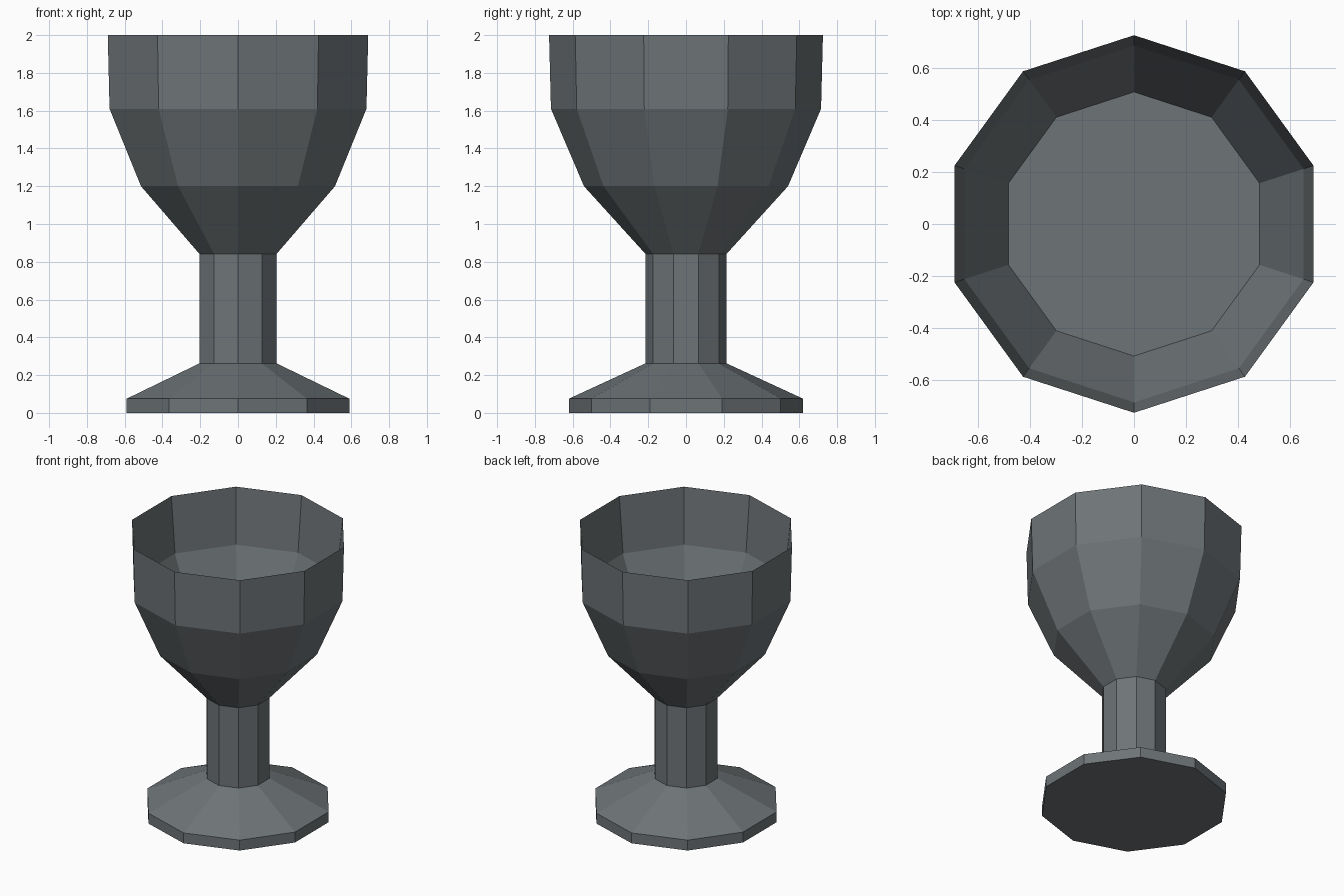
import bpy, bmesh, math

if "Cube" in bpy.data.objects:
    bpy.data.objects.remove(bpy.data.objects["Cube"])

SIDES = 10
# (radius, height) from foot centre up the outside, over the knife-edge rim, down inside
OUTER = [(0.62, 0.0), (0.62, 0.075), (0.215, 0.262), (0.215, 0.842),
         (0.54, 1.2), (0.715, 1.61), (0.725, 2.0)]
INNER = [(0.685, 1.6), (0.507, 1.21)]

pewter = bpy.data.materials.new("dark pewter grey")
pewter.diffuse_color = (0.155, 0.175, 0.185, 1)
pewter.use_nodes = True
pewter.node_tree.nodes["Principled BSDF"].inputs["Base Color"].default_value = pewter.diffuse_color

# Goblet: lathe the profile with ten flat sides, a corner facing front and back
bm = bmesh.new()
rings = []
for r, z in OUTER + INNER:
    ring = []
    for i in range(SIDES):
        a = math.pi / 2 + 2 * math.pi * i / SIDES
        ring.append(bm.verts.new((r * math.cos(a), r * math.sin(a), z)))
    rings.append(ring)
for low, high in zip(rings, rings[1:]):
    for i in range(SIDES):
        j = (i + 1) % SIDES
        bm.faces.new((low[i], low[j], high[j], high[i]))
bm.faces.new(rings[0][::-1])   # underside of foot
bm.faces.new(rings[-1])        # cup floor

mesh = bpy.data.meshes.new("goblet")
bm.to_mesh(mesh)
bm.free()
mesh.materials.append(pewter)
goblet = bpy.data.objects.new("goblet", mesh)
bpy.context.collection.objects.link(goblet)
